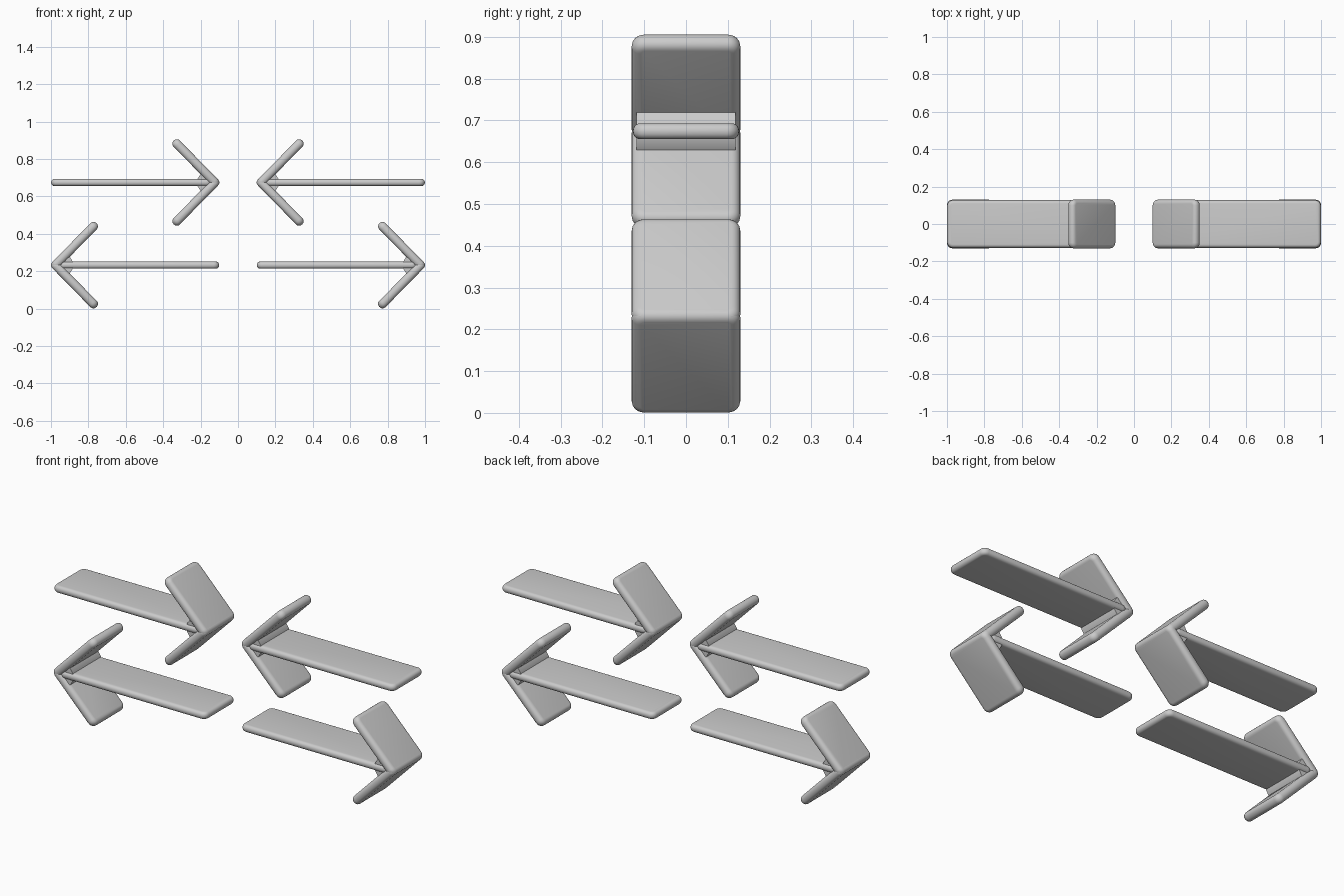
import bpy, bmesh, math
from mathutils import Matrix, Vector

cube = bpy.data.objects.get("Cube")
if cube:
    bpy.data.objects.remove(cube, do_unlink=True)

grey = bpy.data.materials.new("light_grey")
grey.use_nodes = True
colour = (0.6, 0.6, 0.6, 1)
grey.diffuse_color = colour
grey.node_tree.nodes["Principled BSDF"].inputs["Base Color"].default_value = colour


def finish(bm, name):
    bmesh.ops.recalc_face_normals(bm, faces=bm.faces)
    mesh = bpy.data.meshes.new(name)
    bm.to_mesh(mesh)
    bm.free()
    mesh.materials.append(grey)
    obj = bpy.data.objects.new(name, mesh)
    bpy.context.collection.objects.link(obj)
    bpy.ops.object.select_all(action='DESELECT')
    obj.select_set(True)
    bpy.context.view_layer.objects.active = obj
    bpy.ops.object.shade_smooth_by_angle(angle=math.radians(40))


def plate(name, start, end, width, thick, place):
    """Flat bar between two x,z points with rounded corners and pillowed rims."""
    a, b = Vector((start[0], 0, start[1])), Vector((end[0], 0, end[1]))
    along = b - a
    bm = bmesh.new()
    bmesh.ops.create_cube(bm, size=1)
    bmesh.ops.scale(bm, vec=(along.length + thick, width, thick), verts=bm.verts)
    corners = [e for e in bm.edges
               if abs(e.verts[0].co.z - e.verts[1].co.z) > thick / 2]
    bmesh.ops.bevel(bm, geom=corners, offset=0.03, segments=5,
                    profile=0.5, affect='EDGES')
    rims = [e for e in bm.edges if e.calc_face_angle(0) > math.radians(60)]
    bmesh.ops.bevel(bm, geom=rims, offset=thick * 0.46, segments=5,
                    profile=0.5, affect='EDGES')
    tilt = Matrix.Rotation(-math.atan2(along.z, along.x), 4, 'Y')
    bm.transform(place @ Matrix.Translation((a + b) / 2) @ tilt)
    finish(bm, name)


def fillet(name, place):
    """Small web that softens the corners where shaft and head meet."""
    outline = [(0.883, -0.018), (0.883, 0.018), (0.9, 0.045),
               (0.975, 0), (0.9, -0.045)]
    bm = bmesh.new()
    face = bm.faces.new([bm.verts.new((x, -0.118, z)) for x, z in outline])
    side = bmesh.ops.extrude_face_region(bm, geom=[face])["geom"]
    bmesh.ops.translate(bm, vec=(0, 0.236, 0),
                        verts=[v for v in side if isinstance(v, bmesh.types.BMVert)])
    bm.transform(place)
    finish(bm, name)


def arrow(name, place):
    plate(name + "_shaft", (0.12, 0), (0.94, 0), 0.254, 0.038, place)
    for part, sign in (("upper", 1), ("lower", -1)):
        plate(f"{name}_{part}_barb", (0.976, 0), (0.773, 0.207 * sign),
              0.26, 0.047, place)
    fillet(name + "_fillet", place)


# Lower pair points outward, upper pair points inward
for side, sign in (("left", 1), ("right", -1)):
    turn = Matrix.Rotation(0 if sign > 0 else math.pi, 4, 'Z')
    arrow(f"lower_{side}_arrow", Matrix.Translation((0, 0, 0.232)) @ turn)
    back = Matrix.Rotation(math.pi if sign > 0 else 0, 4, 'Z')
    arrow(f"upper_{side}_arrow",
          Matrix.Translation((1.1 * sign, 0, 0.674)) @ back)
